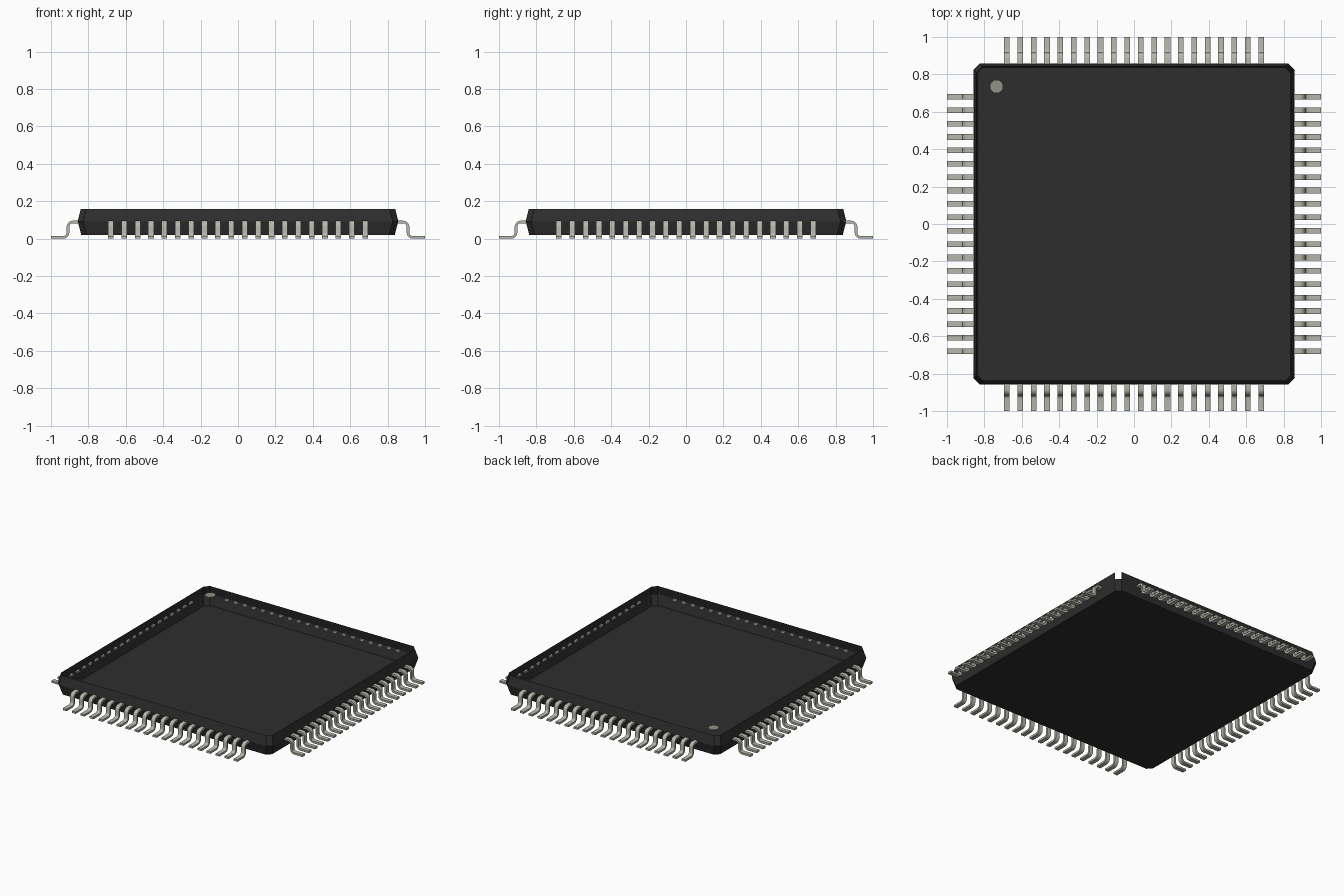
import bpy, bmesh, math
from mathutils import Vector

cube = bpy.data.objects.get("Cube")
if cube:
    bpy.data.objects.remove(cube, do_unlink=True)


def material(name, rgb):
    m = bpy.data.materials.new(name)
    m.use_nodes = True
    m.diffuse_color = (*rgb, 1)
    bsdf = m.node_tree.nodes["Principled BSDF"]
    bsdf.inputs["Base Color"].default_value = (*rgb, 1)
    bsdf.inputs["Roughness"].default_value = 0.6
    return m


BLACK = material("black plastic", (0.027, 0.027, 0.027))
METAL = material("dull tin", (0.47, 0.47, 0.41))
GREY = material("marker grey", (0.29, 0.29, 0.245))


def add_object(name, bm, mat):
    mesh = bpy.data.meshes.new(name)
    bm.to_mesh(mesh)
    bm.free()
    mesh.materials.append(mat)
    obj = bpy.data.objects.new(name, mesh)
    bpy.context.collection.objects.link(obj)
    return obj


# Package shell: chamfered square rings, widest at the seam, open on top
def ring(bm, half, z, cut):
    a, b = half, half - cut
    pts = [(a, -b), (a, b), (b, a), (-b, a), (-a, b), (-a, -b), (-b, -a), (b, -a)]
    return [bm.verts.new((x, y, z)) for x, y in pts]


bm = bmesh.new()
bottom = ring(bm, 0.838, 0.02, 0.03)
seam = ring(bm, 0.857, 0.093, 0.03)
rim = ring(bm, 0.841, 0.159, 0.03)
bm.faces.new(bottom[::-1])
for lower, upper in ((bottom, seam), (seam, rim)):
    for i in range(8):
        if upper is rim and i == 1:      # open notch in one upper corner
            continue
        j = (i + 1) % 8
        bm.faces.new((lower[i], lower[j], upper[j], upper[i]))
add_object("package_shell", bm, BLACK)

# Round marker in the corner
bm = bmesh.new()
bmesh.ops.create_cone(bm, cap_ends=True, segments=16, radius1=0.036, radius2=0.036, depth=0.007)
bmesh.ops.translate(bm, verts=bm.verts, vec=(-0.735, 0.735, 0.1535))
add_object("corner_marker", bm, GREY)


# Gull-wing lead: centre line with two rounded bends, given thickness and width
def arc(cx, cz, r, start, end, steps=5):
    for k in range(steps + 1):
        t = math.radians(start + (end - start) * k / steps)
        yield Vector((cx + r * math.cos(t), cz + r * math.sin(t)))


THICK, WIDTH, COUNT, PITCH = 0.014, 0.03, 20, 0.0716
path = [Vector((0.842, 0.089)),
        *arc(0.884, 0.064, 0.025, 90, 0),
        *arc(0.934, 0.032, 0.025, 180, 270),
        Vector((1.0, 0.007))]

bm = bmesh.new()
sections = []
for i, p in enumerate(path):
    d = (path[min(i + 1, len(path) - 1)] - path[max(i - 1, 0)]).normalized()
    n = Vector((-d.y, d.x)) * THICK / 2
    sections.append([bm.verts.new((q.x, y, q.y)) for q, y in
                     ((p + n, -WIDTH / 2), (p + n, WIDTH / 2),
                      (p - n, WIDTH / 2), (p - n, -WIDTH / 2))])
for s, t in zip(sections, sections[1:]):
    for i in range(4):
        j = (i + 1) % 4
        bm.faces.new((s[i], s[j], t[j], t[i]))
bm.faces.new(sections[0])
bm.faces.new(sections[-1])
bmesh.ops.recalc_face_normals(bm, faces=bm.faces)
bmesh.ops.translate(bm, verts=bm.verts, vec=(0, -PITCH * (COUNT - 1) / 2, 0))
first = add_object("leads_left", bm, METAL)
bpy.context.view_layer.objects.active = first
first.select_set(True)
bpy.ops.object.shade_smooth_by_angle(angle=math.radians(35))

# One row of leads on each of the four sides
for k, name in enumerate(("leads_left", "leads_back", "leads_right", "leads_front")):
    row = first
    if k:
        row = bpy.data.objects.new(name, first.data)
        bpy.context.collection.objects.link(row)
    row.rotation_euler.z = k * math.pi / 2
    mod = row.modifiers.new("row", 'ARRAY')
    mod.count = COUNT
    mod.use_relative_offset = False
    mod.use_constant_offset = True
    mod.constant_offset_displace = (0, PITCH, 0)
